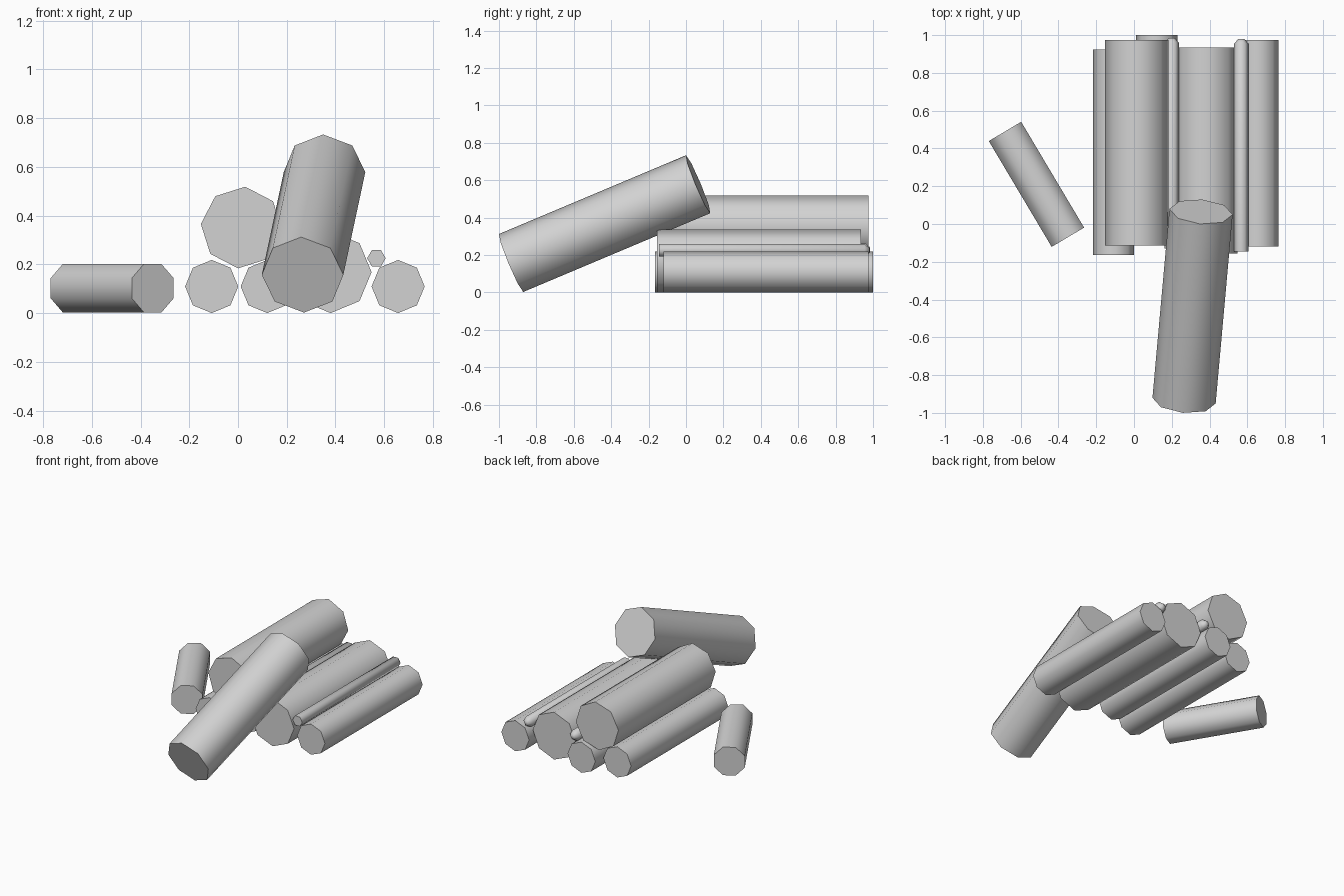
import bpy, bmesh
from math import sin, cos, radians, pi
from mathutils import Vector

cube = bpy.data.objects.get("Cube")
if cube:
    bpy.data.objects.remove(cube, do_unlink=True)

# Single pale grey material
grey = bpy.data.materials.new("pale grey")
grey.use_nodes = True
colour = (0.65, 0.65, 0.65, 1)
grey.diffuse_color = colour
grey.node_tree.nodes["Principled BSDF"].inputs["Base Color"].default_value = colour


def log(name, start, end, radius, sides=8, roll=0, tip=0):
    """Prism from start to end; tip adds a short tapered far end."""
    start, end = Vector(start), Vector(end)
    axis = (end - start).normalized()
    side = axis.cross(Vector((0, 0, 1))).normalized()
    up = side.cross(axis)
    rings = [(start, radius), (end, radius)]
    if tip:
        rings.append((end + axis * tip, radius * 0.4))

    bm = bmesh.new()
    loops = []
    for centre, r in rings:
        angles = [radians(roll) + 2 * pi * k / sides for k in range(sides)]
        loops.append([bm.verts.new(centre + (side * cos(a) + up * sin(a)) * r)
                      for a in angles])
    for a, b in zip(loops, loops[1:]):
        for k in range(sides):
            n = (k + 1) % sides
            bm.faces.new((a[k], a[n], b[n], b[k]))
    bm.faces.new(loops[0])
    bm.faces.new(loops[-1])
    bmesh.ops.recalc_face_normals(bm, faces=bm.faces)

    mesh = bpy.data.meshes.new(name)
    bm.to_mesh(mesh)
    bm.free()
    mesh.materials.append(grey)
    obj = bpy.data.objects.new(name, mesh)
    bpy.context.collection.objects.link(obj)
    bpy.ops.object.select_all(action='DESELECT')
    obj.select_set(True)
    bpy.context.view_layer.objects.active = obj
    bpy.ops.object.shade_smooth_by_angle(angle=radians(62))


def stacked(name, x, z, radius, front, back, **extra):
    log(name, (x, front, z), (x, back, z), radius, **extra)


THIN, THICK = 0.109, 0.168

# Bottom row of the pile
stacked("bottom_log_right", -0.108, 0.109, THIN, -0.165, 0.925)
stacked("bottom_log_middle", 0.12, 0.109, THIN, -0.09, 1.0)
stacked("bottom_log_thick", 0.38, 0.168, THICK, -0.155, 0.935)
stacked("bottom_log_left", 0.657, 0.109, THIN, -0.12, 0.975)

# Thick log on top
stacked("upper_log", 0.015, 0.351, THICK, -0.115, 0.975, roll=-5)

# Thin sticks in the gaps
stacked("stick_left", 0.568, 0.225, 0.038, -0.145, 0.955, sides=6, tip=0.025)
stacked("stick_middle", 0.2, 0.228, 0.038, -0.13, 0.96, sides=6, tip=0.025)

# Log leaning on the pile, and a short log lying beside it
log("leaning_log", (0.265, -0.935, 0.157), (0.355, 0.065, 0.578), THICK)
log("short_log", (-0.35, -0.07, 0.102), (-0.683, 0.49, 0.102), 0.108, roll=22.5)
